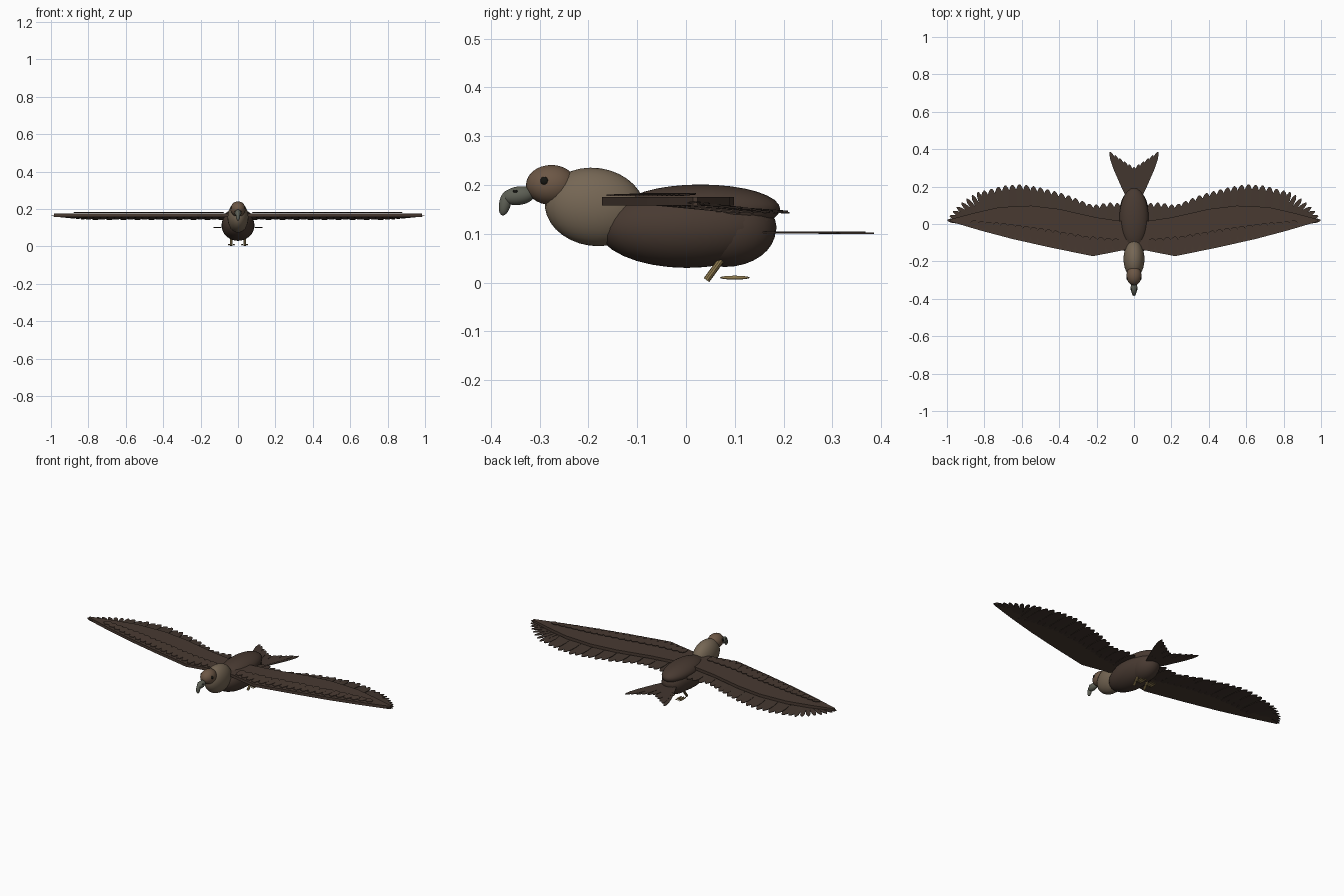
import bpy, bmesh, math
from mathutils import Vector, Matrix

if "Cube" in bpy.data.objects:
    bpy.data.objects.remove(bpy.data.objects["Cube"])


def material(name, rgb):
    m = bpy.data.materials.new(name)
    m.diffuse_color = (*rgb, 1)
    m.use_nodes = True
    m.node_tree.nodes["Principled BSDF"].inputs["Base Color"].default_value = m.diffuse_color
    return m


BROWN = material("dark_brown", (0.065, 0.042, 0.031))
FLIGHT = material("flight_brown", (0.055, 0.037, 0.028))
RUFF = material("ruff_tan", (0.18, 0.135, 0.09))
HEAD = material("head_brown", (0.15, 0.095, 0.06))
HORN = material("horn_grey", (0.11, 0.115, 0.09))
SKIN = material("leg_tan", (0.28, 0.2, 0.08))
BLACK = material("black", (0.008, 0.008, 0.006))


def finish(name, bm, mat, mirror=False, smooth=False):
    bmesh.ops.recalc_face_normals(bm, faces=bm.faces)
    for f in bm.faces:
        f.smooth = smooth
    me = bpy.data.meshes.new(name)
    bm.to_mesh(me)
    bm.free()
    me.materials.append(mat)
    ob = bpy.data.objects.new(name, me)
    bpy.context.collection.objects.link(ob)
    if mirror:
        ob.modifiers.new("mirror", "MIRROR").use_mirror_merge = False
    return ob


def ellipsoid(name, c, r, mat, tilt=0, mirror=False, seg=28):
    bm = bmesh.new()
    m = Matrix.Translation(c) @ Matrix.Rotation(math.radians(tilt), 4, "X") @ Matrix.Diagonal((*r, 1))
    bmesh.ops.create_uvsphere(bm, u_segments=seg, v_segments=seg // 2 + 2, radius=1, matrix=m)
    return finish(name, bm, mat, mirror, True)


def add_feather(bm, root, tip, width, thick=0.003):
    root, tip = Vector(root), Vector(tip)
    d = tip - root
    side = Vector((d.y, -d.x, 0)).normalized() * width / 2
    prof = [(0, .45), (.25, .8), (.65, 1), (.85, .85), (.95, .5), (1, .15)]
    pts = [root + d * t + side * w for t, w in prof]
    pts += [root + d * t - side * w for t, w in reversed(prof)]
    up = Vector((0, 0, thick / 2))
    a = [bm.verts.new(p + up) for p in pts]
    b = [bm.verts.new(p - up) for p in pts]
    bm.faces.new(a)
    bm.faces.new(b[::-1])
    for i in range(len(pts)):
        j = (i + 1) % len(pts)
        bm.faces.new((a[i], b[i], b[j], a[j]))


def lerp(table, x):
    for (x0, y0), (x1, y1) in zip(table, table[1:]):
        if x <= x1:
            return y0 + (y1 - y0) * (x - x0) / (x1 - x0)
    return table[-1][1]


# Body, ruff and head
ellipsoid("body", (0, 0.002, 0.113), (0.088, 0.184, 0.083), BROWN)
ellipsoid("rump", (0, 0.08, 0.108), (0.074, 0.104, 0.076), BROWN)
ellipsoid("back_mantle", (0, 0.03, 0.151), (0.078, 0.163, 0.05), BROWN)
ellipsoid("neck_ruff", (0, -0.187, 0.155), (0.056, 0.103, 0.08), RUFF, -8)
ellipsoid("head", (0, -0.276, 0.2), (0.04, 0.052, 0.041), HEAD)
ellipsoid("beak", (0, -0.343, 0.178), (0.018, 0.034, 0.019), HORN, 8)
ellipsoid("beak_hook", (0, -0.371, 0.163), (0.011, 0.012, 0.026), HORN, -12)
ellipsoid("eyes", (0.034, -0.29, 0.208), (0.007, 0.009, 0.009), BLACK, 0, True, 14)
ellipsoid("nostrils", (0.015, -0.35, 0.187), (0.003, 0.005, 0.003), BLACK, 0, True, 10)

# Wing plate: outline extruded straight up
lead = [(0.03, -0.135), (0.22, -0.172), (0.45, -0.125), (0.65, -0.08), (0.82, -0.035), (0.985, 0.014)]
trail = [(0.03, 0.01), (0.2, 0.035), (0.4, 0.08), (0.55, 0.098), (0.72, 0.09), (0.86, 0.058), (0.985, 0.024)]
bm = bmesh.new()
face = bm.faces.new([bm.verts.new((x, y, 0.158)) for x, y in lead + trail[::-1]])
ext = bmesh.ops.extrude_face_region(bm, geom=[face])["geom"]
bmesh.ops.translate(bm, vec=(0, 0, 0.017), verts=[v for v in ext if isinstance(v, bmesh.types.BMVert)])
finish("wing", bm, BROWN, True)

# Trailing flight feathers
edge = [(0.07, 0.11), (0.14, 0.115), (0.22, 0.1), (0.37, 0.16), (0.5, 0.195), (0.6, 0.213), (0.7, 0.205), (0.8, 0.178)]
bm = bmesh.new()
n = 20
for i in range(n):
    x = 0.09 + 0.71 * i / (n - 1)
    add_feather(bm, (x - 0.01, lerp(trail, x) - 0.09, 0.16), (x, lerp(edge, x), 0.143 + 0.003 * (i % 2)), 0.047)
finish("flight_feathers", bm, FLIGHT, True)

# Spread fingers at the wing tips
bm = bmesh.new()
tips = [(0.835, 0.172), (0.865, 0.155), (0.895, 0.135), (0.922, 0.113),
        (0.948, 0.09), (0.968, 0.067), (0.985, 0.043), (0.998, 0.02)]
for i, (x, y) in enumerate(tips):
    t = i / 7
    add_feather(bm, (0.79 + 0.08 * t, 0.03 - 0.02 * t, 0.16), (x, y, 0.145 + 0.02 * t), 0.026)
finish("finger_feathers", bm, FLIGHT, True)

# Covert feathers over the front half of the wing
covert = [(0.08, -0.08), (0.25, -0.065), (0.45, -0.03), (0.65, 0.0), (0.88, 0.02)]
bm = bmesh.new()
n = 20
for i in range(n):
    x = 0.1 + 0.76 * i / (n - 1)
    add_feather(bm, (x - 0.01, lerp(lead, x) + 0.01, 0.179), (x, lerp(covert, x), 0.182), 0.046)
finish("covert_feathers", bm, BROWN, True)

# Forked tail fan
bm = bmesh.new()
n = 11
for i in range(n):
    s = -1 + 2 * i / (n - 1)
    add_feather(bm, (0.03 * s, 0.14, 0.103), (0.128 * s, 0.305 + 0.08 * abs(s) ** 1.1, 0.101 + 0.002 * (i % 2)), 0.034)
finish("tail", bm, FLIGHT)

# Legs and toes
bm = bmesh.new()
a, b = Vector((0.035, 0.072, 0.046)), Vector((0.035, 0.042, 0.005))
m = Matrix.Translation((a + b) / 2) @ (a - b).to_track_quat("Z", "Y").to_matrix().to_4x4()
bmesh.ops.create_cone(bm, cap_ends=True, segments=10, radius1=0.007, radius2=0.007, depth=(a - b).length, matrix=m)
finish("legs", bm, SKIN, True)
for k, dx in enumerate((-0.013, 0, 0.013)):
    ellipsoid("toe_%d" % (k + 1), (0.035 + dx, 0.1, 0.01), (0.005, 0.031, 0.004), SKIN, 0, True, 12)
